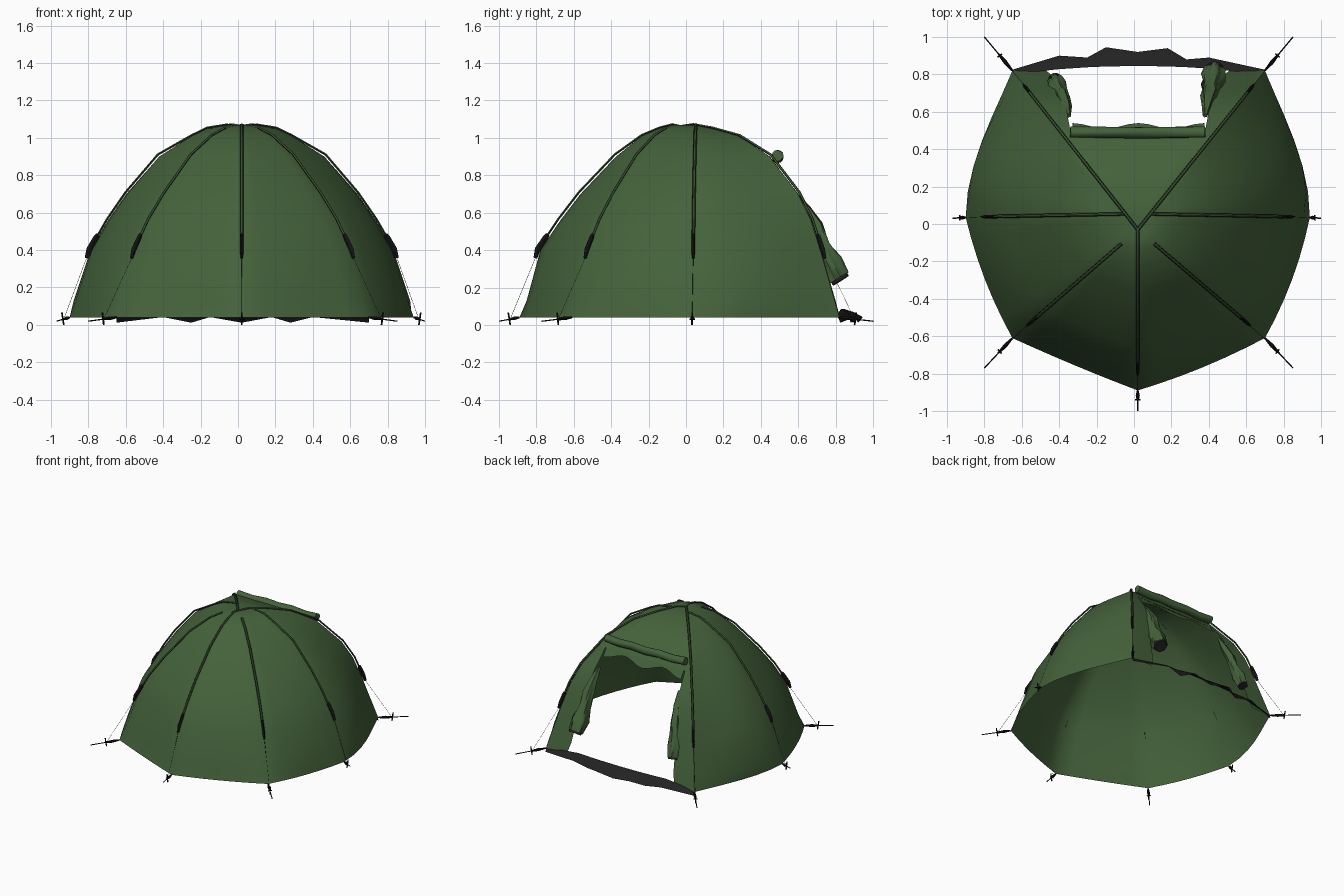
import bpy, bmesh, math
from mathutils import Vector

old = bpy.data.objects.get("Cube")
if old:
    bpy.data.objects.remove(old, do_unlink=True)


def material(name, rgb):
    m = bpy.data.materials.new(name)
    m.use_nodes = True
    m.diffuse_color = (*rgb, 1)
    bsdf = m.node_tree.nodes["Principled BSDF"]
    bsdf.inputs["Base Color"].default_value = (*rgb, 1)
    bsdf.inputs["Roughness"].default_value = 0.9
    return m


GREEN = material("canvas green", (0.058, 0.122, 0.043))
CHARCOAL = material("charcoal fabric", (0.016, 0.016, 0.017))
BLACK = material("black fittings", (0.006, 0.006, 0.006))

# Rib layout: seven ground corners, counter-clockwise from back left
HUB = Vector((0.02, -0.03))
CORNERS = [(0.7, 0.82), (-0.65, 0.82), (-0.9, 0.035), (-0.65, -0.61),
           (0.02, -0.89), (0.7, -0.61), (0.94, 0.035)]
TIPS = [(0.85, 1.0), (-0.8, 1.0), (-0.97, 0.03), (-0.8, -0.77),
        (0.02, -1.0), (0.85, -0.77), (1.0, 0.03)]
NAMES = ["back_left", "back_right", "right", "front_right",
         "front", "front_left", "left"]
POLE_START = [0, 0, 1.0, 2, 0, 2, 1.0]
BULGE = [0.01, 0.07, 0.04, 0.01, 0.03, 0.045, 0.07]
SKEW = [0, -0.5, 0, 0, 0, 0, 0.5]

# Rib profiles: height of each row, and how far it reaches from hub to corner
HEIGHT = [1.058, 1.068, 1.05, 1.01, 0.9, 0.7, 0.56, 0.4, 0.13, 0.04]
FRONT = [0, 0.05, 0.13, 0.24, 0.4, 0.62, 0.745, 0.87, 0.955, 1]
DIAGONAL = [0, 0.05, 0.13, 0.24, 0.4, 0.61, 0.735, 0.845, 0.95, 1]
SIDE = [0, 0.08, 0.2, 0.29, 0.48, 0.665, 0.77, 0.87, 0.965, 1]
BACK = [0, 0.08, 0.2, 0.37, 0.56, 0.74, 0.82, 0.88, 0.97, 1]
REACH = [BACK, BACK, SIDE, DIAGONAL, FRONT, DIAGONAL, SIDE]
SWELL = [0, 0, 0, 0.1, 0.2, 0.5, 0.65, 0.85, 1, 0.6]
LAST = len(HEIGHT) - 1


def sample(values, s):
    k = min(int(s), LAST - 1)
    return values[k] + (values[k + 1] - values[k]) * (s - k)


def rib(i, s):
    """Point on rib i; s runs from the hub (0) to the ground (LAST)."""
    i %= 7
    start = HUB + Vector((0, 0.085 * min(1, s))) if i in (2, 6) else HUB
    p = start.lerp(Vector(CORNERS[i]), sample(REACH[i], s))
    return Vector((p.x, p.y, sample(HEIGHT, s)))


def panel_point(i, u, s):
    """Point on the canvas between rib i and the next one."""
    p = rib(i, s).lerp(rib(i + 1, s), u)
    out = Vector((p.x - HUB.x, p.y - HUB.y, 0))
    if out.length > 0:
        shape = 4 * u * (1 - u) * (1 + SKEW[i] * (1 - 2 * u))
        p += out.normalized() * BULGE[i] * shape * sample(SWELL, s)
    return p


def finish(bm, name, mat, angle=40):
    mesh = bpy.data.meshes.new(name)
    bm.to_mesh(mesh)
    bm.free()
    mesh.materials.append(mat)
    ob = bpy.data.objects.new(name, mesh)
    bpy.context.collection.objects.link(ob)
    bpy.ops.object.select_all(action='DESELECT')
    ob.select_set(True)
    bpy.context.view_layer.objects.active = ob
    bpy.ops.object.shade_smooth_by_angle(angle=math.radians(angle))


def grid(bm, rows):
    vs = [[bm.verts.new(p) for p in row] for row in rows]
    for a, b in zip(vs, vs[1:]):
        for k in range(len(a) - 1):
            bm.faces.new((a[k], b[k], b[k + 1], a[k + 1]))


def tube(name, points, radii, mat, sides=6, lobes=0, depth=0.0, flat=1.0):
    """Closed tube along a path, with optional folds or a flattened section."""
    pts = [Vector(p) for p in points]
    if not isinstance(radii, list):
        radii = [radii] * len(pts)
    bm = bmesh.new()
    rings = []
    for k, (p, r) in enumerate(zip(pts, radii)):
        d = pts[min(k + 1, len(pts) - 1)] - pts[max(k - 1, 0)]
        q = d.to_track_quat('Z', 'Y')
        ring = []
        for j in range(sides):
            a = 2 * math.pi * j / sides
            rr = r * (1 + depth * math.cos(lobes * a + k))
            offset = Vector((flat * rr * math.cos(a), rr * math.sin(a), 0))
            ring.append(bm.verts.new(p + q @ offset))
        rings.append(ring)
    for a, b in zip(rings, rings[1:]):
        for j in range(sides):
            n = (j + 1) % sides
            bm.faces.new((a[j], a[n], b[n], b[j]))
    bm.faces.new(rings[0][::-1])
    bm.faces.new(rings[-1])
    finish(bm, name, mat, 50)


# Canopy: six full panels, and a back panel with a doorway
EAVE = 4.35
bm = bmesh.new()
steps = [k / 6 for k in range(7)]
for i in range(1, 7):
    grid(bm, [[panel_point(i, u, s) for u in steps] for s in range(LAST + 1)])

grid(bm, [[panel_point(0, u, s) for u in steps] for s in (0, 1, 2, 3, 4, EAVE)])
for side in (1, -1):
    rows = []
    for s in [EAVE] + list(range(5, LAST + 1)):
        a, b = rib(0, s), rib(1, s)
        inner = 0.02 + side * (0.36 + 0.13 * (s - EAVE) / (LAST - EAVE))
        door_u = (a.x - inner) / (a.x - b.x)
        lo, hi = (0, door_u) if side > 0 else (door_u, 1)
        rows.append([panel_point(0, lo + (hi - lo) * k / 3, s) for k in range(4)])
    grid(bm, rows)
bmesh.ops.remove_doubles(bm, verts=bm.verts, dist=0.0005)
finish(bm, "canopy", GREEN)

# Scalloped flap hanging under the rolled door
bm = bmesh.new()
a, b = rib(0, EAVE), rib(1, EAVE)
top = [a.lerp(b, 0.08 + 0.84 * k / 14) for k in range(15)]
grid(bm, [top, [p + Vector((0, 0.025 + 0.015 * math.cos(k * 0.9),
                            -0.04 - 0.02 * math.cos(k * 0.9))) for k, p in enumerate(top)]])
finish(bm, "door_top_flap", GREEN)

# Rolled-up door
tube("rolled_door", [(-0.34 + 0.12 * k, 0.49, 0.9 + 0.004 * (-1) ** k) for k in range(7)],
     0.03, GREEN, 12, 3, 0.08)

# Tied-back door curtains with dark hems
tube("left_curtain", [(0.38, 0.58, 0.7), (0.39, 0.64, 0.62), (0.4, 0.69, 0.53),
                      (0.41, 0.73, 0.42), (0.42, 0.77, 0.33), (0.43, 0.82, 0.25)],
     [0.012, 0.025, 0.04, 0.04, 0.062, 0.05], GREEN, 20, 5, 0.2)
tube("left_curtain_hem", [(0.43, 0.818, 0.253), (0.431, 0.828, 0.237)], 0.05, CHARCOAL, 12)
tube("right_curtain", [(-0.35, 0.58, 0.7), (-0.36, 0.63, 0.6), (-0.38, 0.68, 0.5),
                       (-0.39, 0.71, 0.4), (-0.41, 0.74, 0.32), (-0.42, 0.77, 0.24)],
     [0.012, 0.025, 0.032, 0.03, 0.045, 0.035], GREEN, 20, 5, 0.2)
tube("right_curtain_hem", [(-0.42, 0.768, 0.245), (-0.422, 0.775, 0.23)], 0.037, CHARCOAL, 12)

# Crumpled door sill: lies on the ground outside and stands up on the inside
OUTER = [(-0.65, 0.825), (-0.4, 0.9), (-0.25, 0.89), (-0.15, 0.945), (0.02, 0.92),
         (0.18, 0.94), (0.28, 0.88), (0.4, 0.89), (0.7, 0.825)]
bm = bmesh.new()
inner, crest, outer = [], [], []
for k, (x, y) in enumerate(OUTER):
    arch = max(0, 1 - ((x - 0.02) / 0.68) ** 2)
    rise = min(1, 2 * arch)
    y_in = 0.8 + 0.045 * arch
    inner.append((x, y_in, 0.04 + 0.045 * rise))
    crest.append((x, y_in * 0.5 + y * 0.5, 0.04 + 0.03 * rise))
    outer.append((x, y, 0.027 - 0.015 * (-1) ** k))
grid(bm, [outer, crest, inner])
finish(bm, "door_sill", CHARCOAL)

# Poles in sleeves, guy lines and ground pegs at every rib
BASE = Vector((HUB.x, HUB.y, 0.2))
for i, name in enumerate(NAMES):
    corner, tip = Vector((*CORNERS[i], 0.04)), Vector((*TIPS[i], 0.02))

    def lifted(s, lift):
        p = rib(i, s)
        return p + (p - BASE).normalized() * lift

    out = (corner - Vector((HUB.x, HUB.y, 0.04))).normalized()
    across = Vector((-out.y, out.x, 0))
    s0 = POLE_START[i]
    stops = [s0] + [s for s in range(1, 8) if s > s0] + [7.1]
    path = [lifted(s, 0.004 if s < 4 else 0.013) for s in stops]
    tube(name + "_pole_sleeve", path, 0.007, GREEN)
    for side in (1, -1):
        tube(name + "_sleeve_piping", [p + across * 0.0075 * side for p in path],
             0.0018, BLACK, 4)
    # flat webbing pocket holding the pole tip
    tube(name + "_pole_end", [lifted(s, 0.015) for s in (6.5, 6.6, 7, 7.17)],
         [0.01, 0.015, 0.016, 0.01], BLACK, 8, flat=0.6)

    peg = corner.lerp(tip, 0.45)
    tube(name + "_guy_line", [lifted(7.17, 0.015), peg], 0.001, BLACK, 4)
    tube(name + "_corner_strap", [corner, corner.lerp(tip, 0.25), peg],
         [0.005, 0.011, 0.007], BLACK)
    tube(name + "_peg_rod", [peg, tip], 0.0035, BLACK)
    tube(name + "_peg", [peg + Vector((0, 0, 0.035)) + out * 0.01,
                         Vector((peg.x, peg.y, 0))], 0.005, BLACK)
    tube(name + "_peg_hook", [peg - across * 0.015, peg + across * 0.015], 0.004, BLACK)
